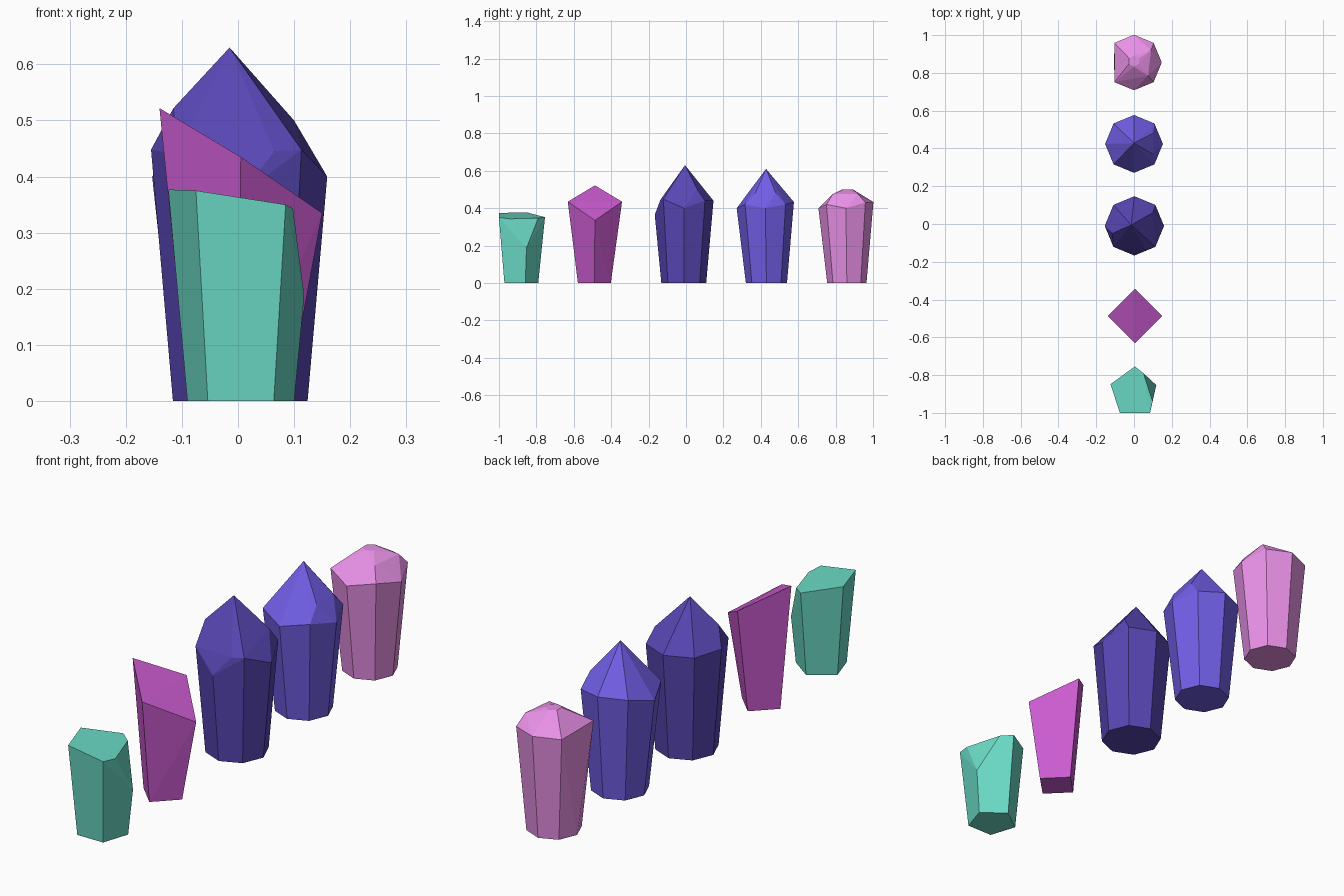
import bpy, bmesh
from math import sin, cos, radians

if "Cube" in bpy.data.objects:
    bpy.data.objects.remove(bpy.data.objects["Cube"])


def crystal(name, color, base, sides, r, top_c, top_r, heights, extra=(), cut=None):
    """Tapered faceted gem: bottom ring + shoulder ring with own heights + tip points.
    Rings start at the back (+y) and run clockwise seen from above."""
    bm = bmesh.new()
    for i in range(sides):
        a = radians(360 * i / sides)
        bm.verts.new((base[0] + r * sin(a), base[1] + r * cos(a), 0))
        if heights[i] is not None:
            bm.verts.new((top_c[0] + top_r * sin(a), top_c[1] + top_r * cos(a), heights[i]))
    for p in extra:
        bm.verts.new(p)
    res = bmesh.ops.convex_hull(bm, input=bm.verts[:])
    junk = [g for g in set(res["geom_interior"]) | set(res["geom_unused"])
            if isinstance(g, bmesh.types.BMVert)]
    bmesh.ops.delete(bm, geom=junk, context='VERTS')
    # merge nearly flat hull triangles into clean facets
    bmesh.ops.dissolve_limit(bm, angle_limit=radians(3), verts=bm.verts[:], edges=bm.edges[:])
    bmesh.ops.recalc_face_normals(bm, faces=bm.faces[:])
    me = bpy.data.meshes.new(name)
    bm.to_mesh(me)
    bm.free()
    mat = bpy.data.materials.new(name + "_color")
    mat.diffuse_color = (*[(c / 255) ** 2.2 for c in color], 1)
    mat.use_nodes = True
    mat.node_tree.nodes["Principled BSDF"].inputs["Base Color"].default_value = mat.diffuse_color
    me.materials.append(mat)
    ob = bpy.data.objects.new(name, me)
    bpy.context.collection.objects.link(ob)
    return ob


# short pentagonal crystal, chipped at its right corner
crystal("teal_crystal", (106, 217, 196), (.005, -.89), 5, .1, (.005, -.89), .136,
        [.352, None, .35, .375, .377],
        [(.098, -.94, .343), (.05, -.79, .347), (.118, -.853, .187)])

# four-sided crystal with a slanted top
crystal("magenta_crystal", (203, 92, 208), (0, -.49), 4, .088, (.005, -.487), .145,
        [.435, .335, .435, .522])

# tall pointed crystal in the middle
crystal("dark_blue_crystal", (88, 72, 178), (.004, -.012), 8, .12, (.002, -.01), .157,
        [.44, .44, .40, .448, .365, .44, .448, .44],
        [(-.015, -.005, .63), (-.115, -.05, .522), (.1, .06, .5), (.065, -.137, .445)])

# pointed blue crystal
crystal("blue_crystal", (112, 94, 228), (0, .43), 8, .11, (0, .424), .153,
        [.433, .42, .40, .42, .40, .43, .40, .43],
        [(0, .428, .61), (.1, .48, .48), (.1, .37, .48)])

# blunt pink crystal with a small flat tip and a flat left side
tip = [(.03 * sin(radians(a)), .863 + .03 * cos(radians(a)), .5) for a in range(0, 360, 60)]
crystal("pink_crystal", (232, 143, 230), (0, .86), 8, .105, (0, .855), .147,
        [.433, .43, .40, .42, .40, .43, None, .43],
        tip + [(.075, .785, .475), (.09, .92, .475)])
